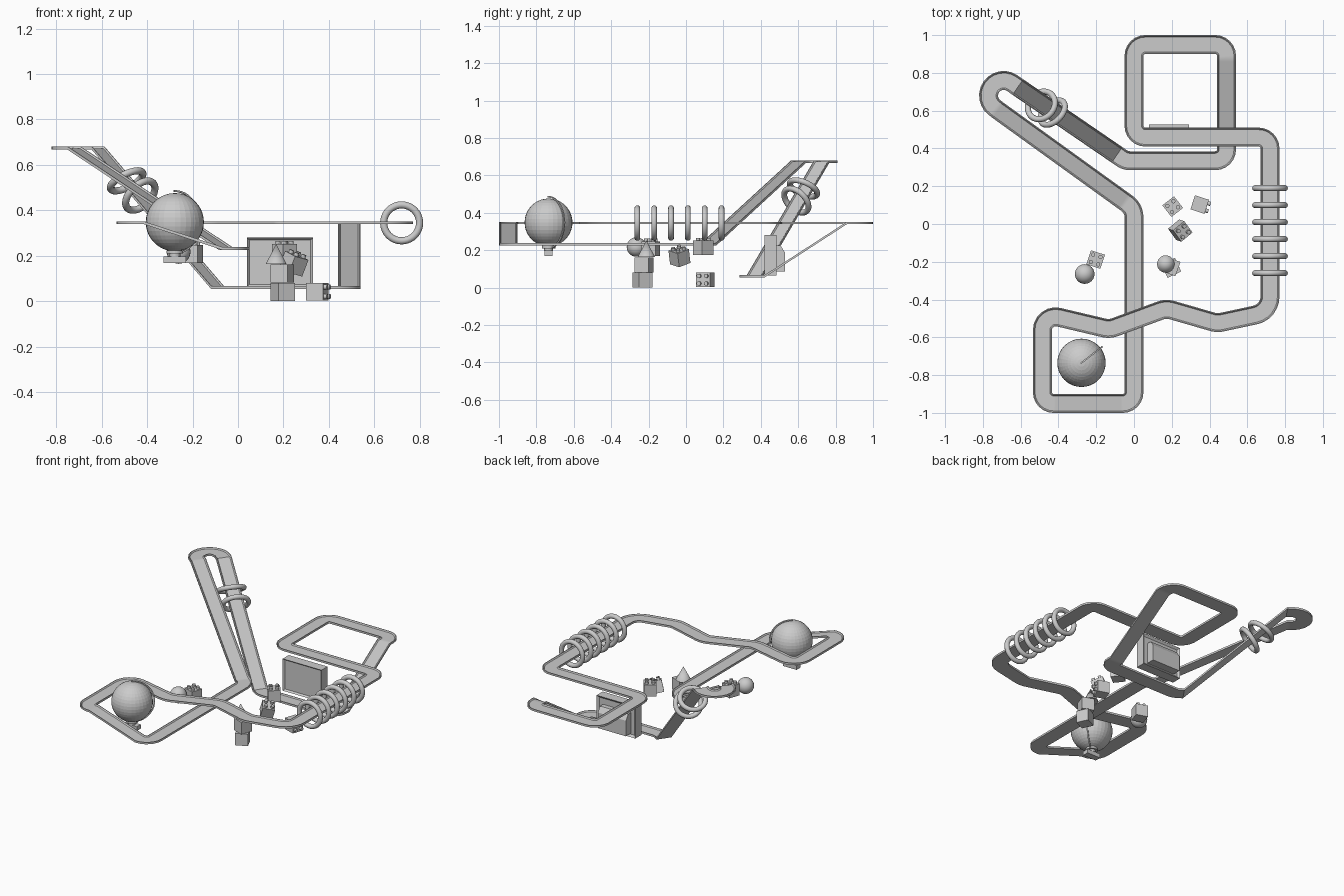
import bpy, bmesh, math
from mathutils import Vector, Matrix, Euler

if "Cube" in bpy.data.objects:
    bpy.data.objects.remove(bpy.data.objects["Cube"])


def finish(bm, name, smooth=False):
    bmesh.ops.recalc_face_normals(bm, faces=bm.faces[:])
    me = bpy.data.meshes.new(name)
    bm.to_mesh(me)
    bm.free()
    ob = bpy.data.objects.new(name, me)
    bpy.context.collection.objects.link(ob)
    if smooth:
        bpy.context.view_layer.objects.active = ob
        ob.select_set(True)
        bpy.ops.object.shade_smooth_by_angle(angle=math.radians(35))
        ob.select_set(False)
    return ob


def add_box(bm, c, s):
    bmesh.ops.create_cube(bm, size=1, matrix=Matrix.Translation(c) @ Matrix.Diagonal((*s, 1)))


def sweep(bm, rings, closed=True):
    """Skin closed cross-sections into a tube."""
    vs = [[bm.verts.new(p) for p in ring] for ring in rings]
    n, m = len(vs), len(vs[0])
    for i in range(n if closed else n - 1):
        a, b = vs[i], vs[(i + 1) % n]
        for j in range(m):
            k = (j + 1) % m
            bm.faces.new((a[j], a[k], b[k], b[j]))
    if not closed:
        bm.faces.new(vs[0])
        bm.faces.new(vs[-1])


# Track centre line: x, y, z, corner radius
HI, LOW, MID, TOP = 0.345, 0.06, 0.232, 0.673
hairpin = []
for i in range(13):
    a = math.radians(55.5 + (234.2 - 55.5) * i / 12)
    hairpin.append((-0.69 + 0.08 * math.cos(a), 0.68 + 0.08 * math.sin(a), TOP, 0))
ctrl = [
    (0.49, 0.95, HI, 0.06), (0.49, 0.86, HI, 0), (0.49, 0.42, LOW, 0),
    (0.49, 0.335, LOW, 0.06), (-0.045, 0.335, LOW, 0.08), (-0.09, 0.366, LOW, 0),
    (-0.615, 0.725, TOP, 0), *hairpin, (-0.72, 0.602, TOP, 0),
    (-0.055, 0.122, MID, 0), (0, 0.083, MID, 0.09), (0, -0.95, MID, 0.06),
    (-0.07, -0.95, MID, 0), (-0.415, -0.95, HI, 0), (-0.485, -0.95, HI, 0.06),
    (-0.485, -0.473, HI, 0.07), (-0.13, -0.557, HI, 0.1), (0.17, -0.447, HI, 0.1),
    (0.44, -0.525, HI, 0.1), (0.72, -0.465, HI, 0.1), (0.72, 0.46, HI, 0.06),
    (0, 0.46, HI, 0.06), (0, 0.95, HI, 0.06),
]


def fillet(pts, steps=6):
    out, n = [], len(pts)
    for i, (x, y, z, r) in enumerate(pts):
        p = Vector((x, y, z))
        if r == 0:
            out.append(p)
            continue
        d0 = (Vector(pts[i - 1][:2]) - p.xy).normalized()
        d1 = (Vector(pts[(i + 1) % n][:2]) - p.xy).normalized()
        half = d0.angle(d1) / 2
        c = p.xy + (d0 + d1).normalized() * r / math.sin(half)
        a = p.xy + d0 * r / math.tan(half) - c
        b = p.xy + d1 * r / math.tan(half) - c
        turn = math.atan2(a.x * b.y - a.y * b.x, a.dot(b))
        for k in range(steps + 1):
            q = c + Matrix.Rotation(turn * k / steps, 2) @ a
            out.append(Vector((q.x, q.y, z)))
    return out


# Track: shallow channel with raised rails
path = fillet(ctrl)
prof = [(-.05, -.006), (-.05, .007), (-.045, .007), (-.039, 0),
        (.039, 0), (.045, .007), (.05, .007), (.05, -.006)]
sections = []
for i, p in enumerate(path):
    t0 = (p - path[i - 1]).xy.normalized()
    t1 = (path[(i + 1) % len(path)] - p).xy.normalized()
    t = (t0 + t1).normalized()
    side = Vector((t.y, -t.x, 0)) / max(0.5, t.dot(t1))
    sections.append([p + side * u + Vector((0, 0, v)) for u, v in prof])
bm = bmesh.new()
sweep(bm, sections)
finish(bm, "track", True)


# Rings around the track
def ring(name, c, axis, R=0.079, r=0.0157):
    bm = bmesh.new()
    rot = Vector(axis).to_track_quat('Z', 'Y')
    rings = []
    for i in range(40):
        a = math.tau * i / 40
        rings.append([Vector(c) + rot @ Vector(((R + r * math.cos(b)) * math.cos(a),
                      (R + r * math.cos(b)) * math.sin(a), r * math.sin(b)))
                      for b in [math.tau * j / 14 for j in range(14)]])
    sweep(bm, rings)
    finish(bm, name, True)


for i in range(6):
    ring(f"tunnel_ring_{i + 1}", (0.72, -0.26 + 0.09 * i, HI), (0, 1, 0))
ring("ramp_ring_upper", (-0.49, 0.628, 0.53), (-0.42, 0.37, 0.83))
ring("ramp_ring_lower", (-0.43, 0.59, 0.465), (-0.58, 0.57, 0.58))

# Globe with meridian arm and stand
gc = Vector((-0.278, -0.735, 0.348))
bm = bmesh.new()
bmesh.ops.create_uvsphere(bm, u_segments=32, v_segments=20, radius=0.128,
                          matrix=Matrix.Translation(gc))
finish(bm, "globe")
bm = bmesh.new()
out = Vector((math.cos(0.66), math.sin(0.66), 0))
side = Vector((-out.y, out.x, 0)) * 0.004
arc = []
for i in range(25):
    a = math.radians(92 - 184 * i / 24)
    d = out * math.cos(a) + Vector((0, 0, math.sin(a)))
    arc.append([gc + d * r + side * s for r, s in ((.133, -1), (.133, 1), (.141, 1), (.141, -1))])
sweep(bm, arc, closed=False)
finish(bm, "globe_arm")
bm = bmesh.new()
for r, z, h in ((0.036, 0.217, 0.014), (0.024, 0.204, 0.016)):
    bmesh.ops.create_cone(bm, cap_ends=True, segments=20, radius1=r, radius2=r, depth=h,
                          matrix=Matrix.Translation((gc.x, gc.y, z)))
add_box(bm, (gc.x, gc.y, 0.183), (0.1, 0.042, 0.028))
finish(bm, "globe_stand")


# Toy blocks, four studs on the local top
def block(name, c, rot, studs=True, s=0.078):
    bm = bmesh.new()
    add_box(bm, (0, 0, 0), (s, s, s))
    if studs:
        for x in (-1, 1):
            for y in (-1, 1):
                bmesh.ops.create_cone(bm, cap_ends=True, segments=14, radius1=0.011, radius2=0.011,
                                      depth=0.016, matrix=Matrix.Translation(
                                          (x * s * .26, y * s * .26, s / 2 + 0.007)))
    e = Euler([math.radians(a) for a in rot])
    bm.transform(Matrix.Translation(c) @ e.to_matrix().to_4x4())
    finish(bm, name)


block("block_tilted", (0.245, -0.035, 0.165), (18, 12, 40))
block("block_upper", (0.205, 0.092, 0.212), (0, 0, 38))
block("block_floor", (0.348, 0.103, 0.042), (0, 90, -18))
block("block_left", (-0.203, -0.188, 0.208), (0, 0, -18))
block("tower_base", (0.197, -0.232, 0.041), (0, 0, 25), False, 0.08)
block("tower_middle", (0.195, -0.225, 0.122), (0, 0, 70), False, 0.08)
bm = bmesh.new()
bmesh.ops.create_cone(bm, cap_ends=True, segments=24, radius1=0.046, radius2=0, depth=0.088,
                      matrix=Matrix.Translation((0.168, -0.212, 0.208)))
finish(bm, "tower_cone", True)

# Toy ball
bm = bmesh.new()
bmesh.ops.create_uvsphere(bm, u_segments=24, v_segments=14, radius=0.052,
                          matrix=Matrix.Translation((-0.261, -0.265, 0.217)))
finish(bm, "ball", True)

# Monitor: panel with recessed screen and sloped rear housing
bm = bmesh.new()
add_box(bm, (0.185, 0.4525, 0.172), (0.29, 0.065, 0.216))
bm.faces.ensure_lookup_table()
for sign in (-1, 1):
    face = [f for f in bm.faces if f.normal.y * sign > 0.9]
    bmesh.ops.inset_individual(bm, faces=face, thickness=0.014 if sign < 0 else 0.02, depth=-0.012)
finish(bm, "monitor_panel")
bm = bmesh.new()
prof = [(0.47, 0.085), (0.528, 0.085), (0.528, 0.19), (0.505, 0.225), (0.47, 0.225)]
sweep(bm, [[Vector((x, y, z)) for y, z in prof] for x in (0.08, 0.29)], closed=False)
finish(bm, "monitor_housing")
